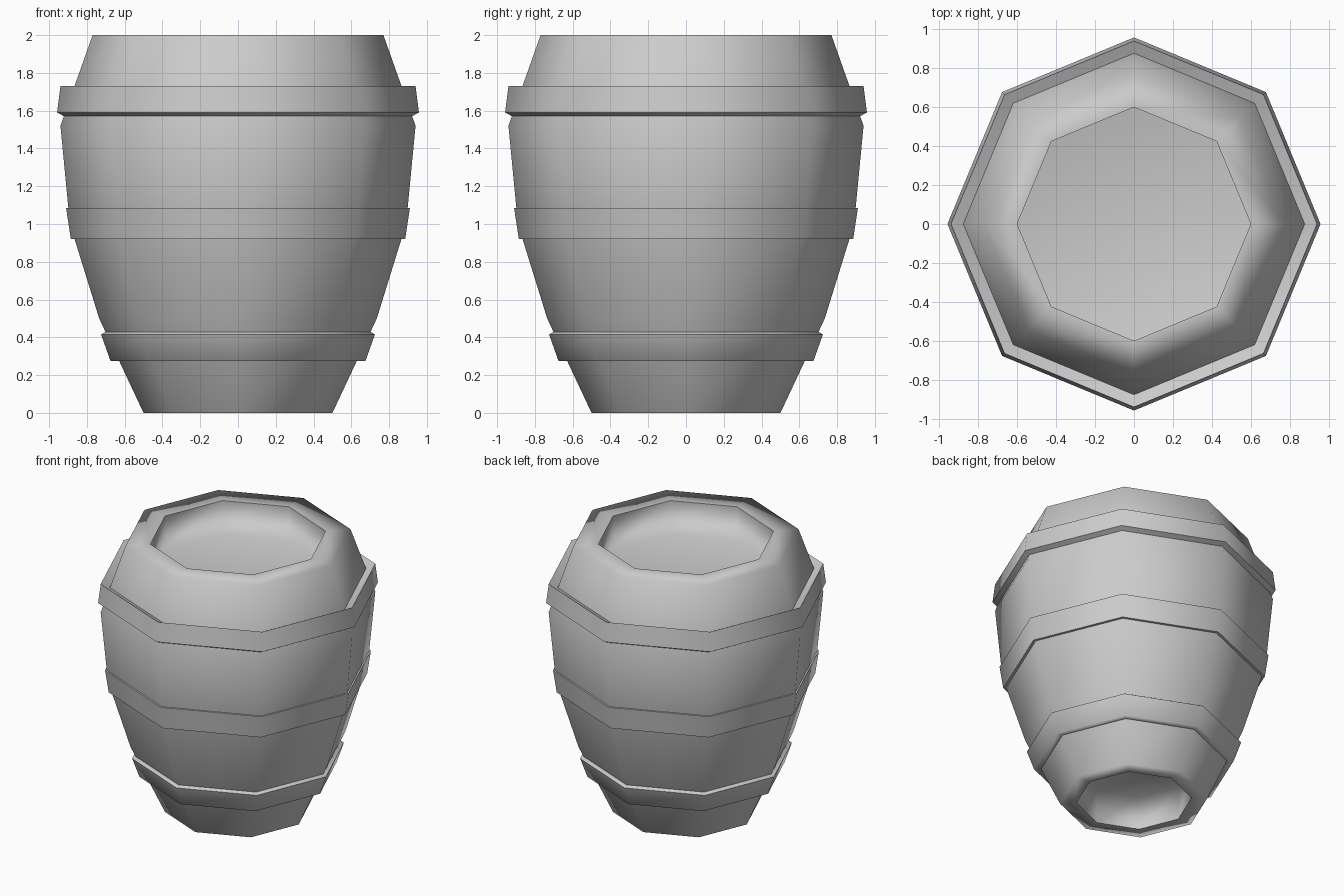
import bpy, bmesh
from math import sin, cos, pi, radians

if "Cube" in bpy.data.objects:
    bpy.data.objects.remove(bpy.data.objects["Cube"])

SIDES = 8


def lathe(name, profile, ring=False, angle=180, sharp=()):
    """Spin an (r, z) profile round z; ring closes the section, otherwise the ends are capped."""
    bm = bmesh.new()
    loops = [[bm.verts.new((r * cos(2 * pi * i / SIDES), r * sin(2 * pi * i / SIDES), z))
              for i in range(SIDES)] for r, z in profile]
    pairs = list(zip(loops, loops[1:]))
    if ring:
        pairs.append((loops[-1], loops[0]))
    for a, b in pairs:
        for i in range(SIDES):
            j = (i + 1) % SIDES
            bm.faces.new((a[i], a[j], b[j], b[i]))
    if not ring:
        bm.faces.new(loops[0][::-1])
        bm.faces.new(loops[-1])
    bmesh.ops.recalc_face_normals(bm, faces=bm.faces)
    crease = [loops[k] for k in sharp]
    mesh = bpy.data.meshes.new(name)
    for f in bm.faces:
        f.smooth = True
    for loop in crease:
        for i in range(SIDES):
            bm.edges.get((loop[i], loop[(i + 1) % SIDES])).smooth = False
    bm.to_mesh(mesh)
    bm.free()
    obj = bpy.data.objects.new(name, mesh)
    bpy.context.collection.objects.link(obj)
    bpy.ops.object.select_all(action='DESELECT')
    obj.select_set(True)
    bpy.context.view_layer.objects.active = obj
    if angle < 180:
        bpy.ops.object.shade_smooth_by_angle(angle=radians(angle))
    # Large faces dominate the smooth shading
    mod = obj.modifiers.new("weighted_normals", 'WEIGHTED_NORMAL')
    mod.mode = 'FACE_AREA'
    mod.keep_sharp = True
    return obj


# Barrel body with a recessed base and lid, creased at the rim openings
lathe("barrel_body", [
    (0.39, 0.25), (0.39, 0.0), (0.50, 0.0), (0.735, 0.50), (0.89, 1.0),
    (0.94, 1.52), (0.77, 2.0), (0.60, 2.0), (0.60, 1.75)], sharp=(1, 7))

# Three tapered hoops, each sunk slightly into the body
lathe("lower_hoop", [(0.62, 0.275), (0.675, 0.275), (0.725, 0.415), (0.69, 0.435)], True, 75)
lathe("middle_hoop", [(0.85, 0.92), (0.885, 0.92), (0.91, 1.085), (0.88, 1.085)], True, 50)
lathe("upper_hoop", [(0.91, 1.565), (0.958, 1.59), (0.94, 1.73), (0.86, 1.69)], True, 50)
